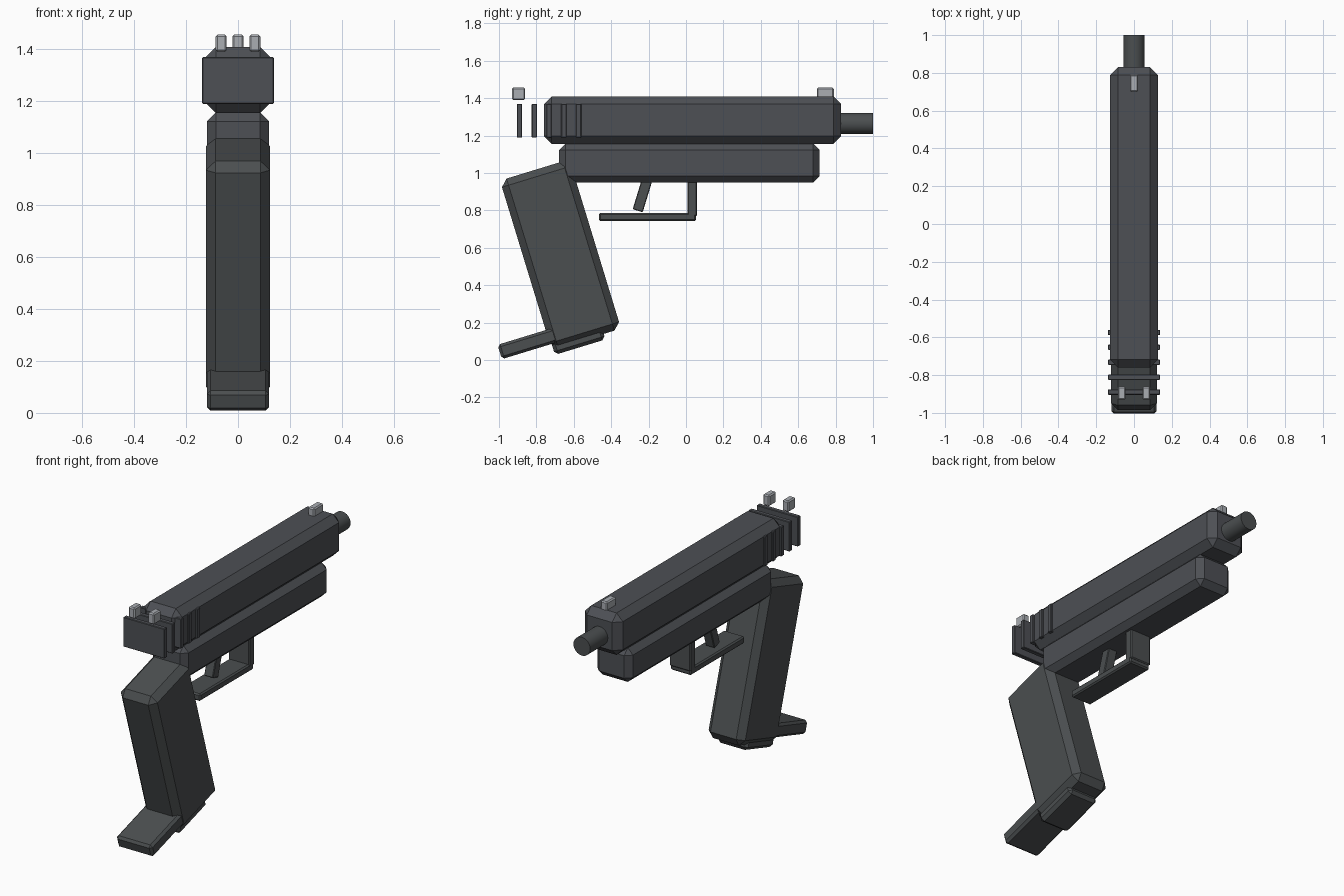
import bpy
from math import radians
from mathutils import Matrix, Vector

cube = bpy.data.objects.get("Cube")
if cube:
    bpy.data.objects.remove(cube, do_unlink=True)


def material(name, rgb):
    m = bpy.data.materials.new(name)
    m.use_nodes = True
    colour = (*rgb, 1)
    m.diffuse_color = colour
    m.node_tree.nodes["Principled BSDF"].inputs["Base Color"].default_value = colour
    return m


steel = material("dark steel", (0.075, 0.08, 0.09))
polymer = material("dark polymer", (0.07, 0.077, 0.08))
silver = material("light grey", (0.4, 0.42, 0.45))
TILT = radians(17)


def finish(obj, name, mat, bevel):
    obj.name = name
    obj.data.materials.append(mat)
    if bevel:
        mod = obj.modifiers.new("Chamfer", "BEVEL")
        mod.width = bevel
        mod.segments = 1
    return obj


def box(name, x, y, z, mat, bevel=0.0):
    """Chamfered box from its ranges along each axis."""
    spans = (x, y, z)
    bpy.ops.mesh.primitive_cube_add(size=1, location=[sum(s) / 2 for s in spans])
    obj = bpy.context.object
    obj.data.transform(Matrix.Diagonal([s[1] - s[0] for s in spans] + [1]))
    return finish(obj, name, mat, bevel)


def tilt(obj, pivot, angle):
    """Lean a box, whose ranges are given relative to the pivot."""
    turn = Matrix.Rotation(angle, 3, "X")
    obj.location = Vector(pivot) + turn @ obj.location
    obj.rotation_euler.x = angle
    return obj


def both(half):
    return (-half, half)


# Upper body and barrel
box("slide", both(0.127), (-0.76, 0.83), (1.155, 1.41), steel, 0.042)
box("frame", both(0.12), (-0.68, 0.715), (0.95, 1.157), steel, 0.035)
bpy.ops.mesh.primitive_cylinder_add(vertices=32, radius=0.056, depth=0.3,
                                    location=(0, 0.85, 1.265), rotation=(radians(90), 0, 0))
barrel = finish(bpy.context.object, "barrel", polymer, 0)
bpy.ops.object.shade_smooth_by_angle(angle=radians(30))

# Rear serration plates
for i in range(5):
    y = -0.89 + i * 0.079
    box(f"serration_{i + 1}", both(0.138), (y - 0.014, y + 0.014), (1.19, 1.37), steel, 0.003)

# Sights
box("front_sight", both(0.022), (0.70, 0.79), (1.39, 1.457), silver, 0.007)
for side, x in (("left", 0.065), ("right", -0.065)):
    box(f"rear_sight_{side}", (x - 0.021, x + 0.021), (-0.93, -0.86), (1.39, 1.457), silver, 0.007)

# Leaning grip with magazine base and toe
grip_centre = (0, -0.671, 0.564)
tilt(box("grip", both(0.123), both(0.194), both(0.473), polymer, 0.037), grip_centre, TILT)
tilt(box("magazine_base", both(0.1), (-0.185, 0.097), (-0.504, -0.42), polymer, 0.018),
     grip_centre, TILT)
tilt(box("magazine_toe", both(0.12), (-0.463, 0.0), (-0.443, -0.363), polymer, 0.014),
     grip_centre, TILT)

# Trigger and guard
tilt(box("trigger", both(0.03), both(0.028), (-0.08, 0.12), polymer, 0.004),
     (0, -0.235, 0.875), -TILT)
box("guard_post", both(0.07), (0.007, 0.06), (0.77, 0.97), polymer, 0.006)
box("guard_bar", both(0.07), (-0.465, 0.053), (0.743, 0.787), polymer, 0.008)
